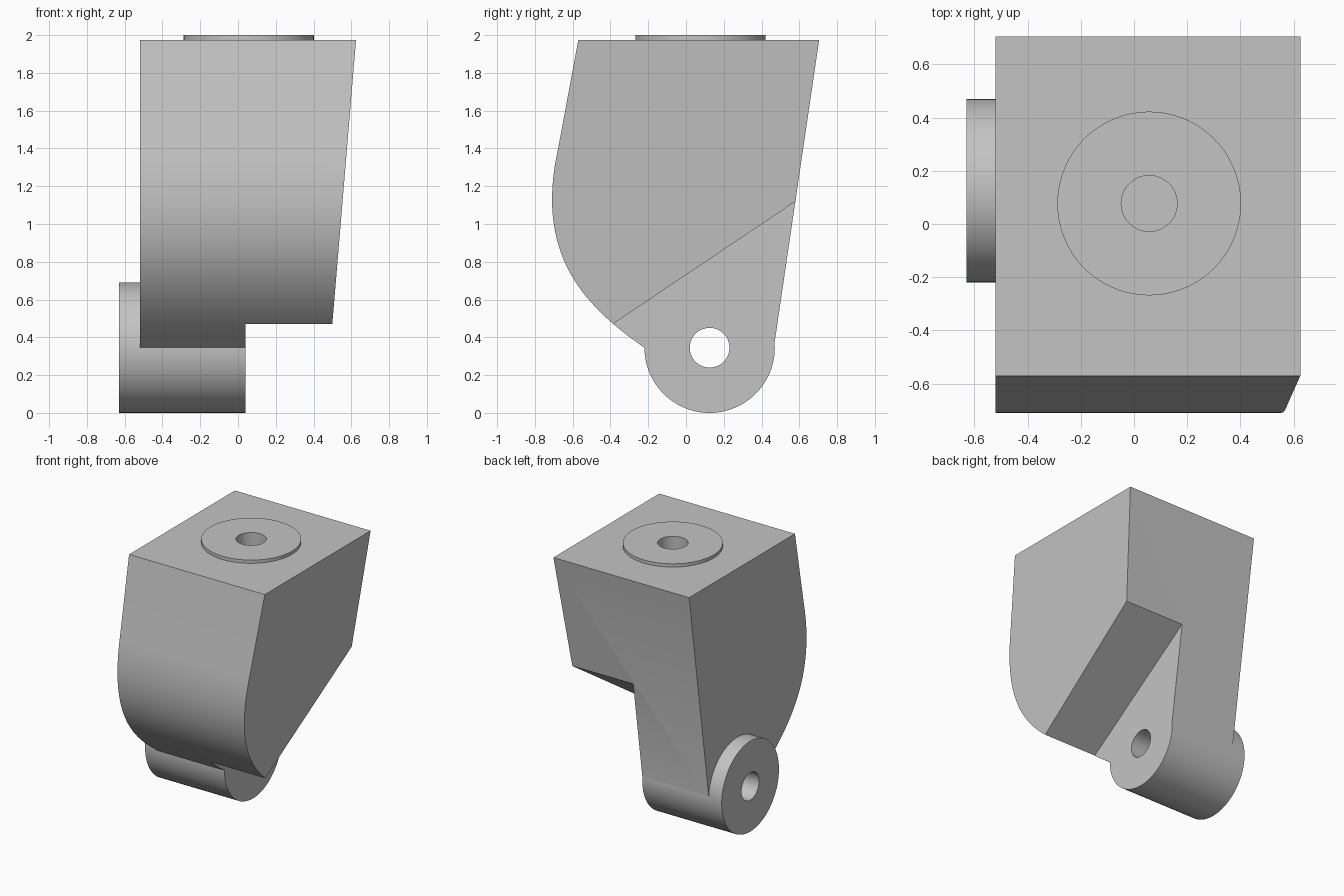
import bpy, bmesh, math
from mathutils import Vector
from mathutils.geometry import interpolate_bezier

default = bpy.data.objects.get("Cube")
if default:
    bpy.data.objects.remove(default, do_unlink=True)

grey = bpy.data.materials.new("light grey")
grey.use_nodes = True
grey.diffuse_color = (0.55, 0.55, 0.55, 1)
grey.node_tree.nodes["Principled BSDF"].inputs["Base Color"].default_value = grey.diffuse_color


def prism(name, profile, x0, x1):
    """Extrude a (y, z) outline along x."""
    bm = bmesh.new()
    face = bm.faces.new([bm.verts.new((x0, y, z)) for y, z in profile])
    result = bmesh.ops.extrude_face_region(bm, geom=[face])
    for v in result["geom"]:
        if isinstance(v, bmesh.types.BMVert):
            v.co.x = x1
    bmesh.ops.recalc_face_normals(bm, faces=bm.faces)
    mesh = bpy.data.meshes.new(name)
    bm.to_mesh(mesh)
    bm.free()
    mesh.materials.append(grey)
    obj = bpy.data.objects.new(name, mesh)
    bpy.context.collection.objects.link(obj)
    return obj


def cylinder(name, radius, depth, location, along_x=False):
    turn = (0, math.pi / 2, 0) if along_x else (0, 0, 0)
    bpy.ops.mesh.primitive_cylinder_add(vertices=96, radius=radius, depth=depth,
                                        location=location, rotation=turn)
    obj = bpy.context.object
    obj.name = name
    obj.data.materials.append(grey)
    return obj


def combine(target, tool, operation):
    """Apply a boolean and discard the tool."""
    bpy.context.view_layer.objects.active = target
    mod = target.modifiers.new(operation, "BOOLEAN")
    mod.object, mod.operation, mod.solver = tool, operation, "EXACT"
    tool.hide_render = True
    bpy.ops.object.modifier_apply(modifier=mod.name)
    bpy.data.objects.remove(tool, do_unlink=True)


# Main housing with a bulged front and a leaning back
curve = interpolate_bezier(Vector((-0.677, 1.4, 0)), Vector((-0.805, 0.83, 0)),
                           Vector((-0.53, 0.56, 0)), Vector((-0.22, 0.345, 0)), 40)
outline = [(0.465, 0.345), (0.705, 1.975), (-0.57, 1.975)] + [(p.x, p.y) for p in curve]
body = prism("housing", outline, -0.52, 0.6)

# Lean the left side inward toward the bottom
for v in body.data.vertices:
    if v.co.x > 0:
        v.co.x = 0.46 + v.co.z * 0.0835

# Pivot barrel across the bottom, slightly overlong before the step is cut
combine(body, cylinder("pivot_barrel", 0.345, 0.73, (-0.265, 0.125, 0.345), True), "UNION")

# Raised round pad on top
combine(body, cylinder("top_pad", 0.345, 0.2, (0.057, 0.077, 1.9)), "UNION")

# Sloping step cut away below the left side
slope = (1.12 - 0.475) / (0.58 + 0.38)
step = [(-1, 0.475 - 0.62 * slope), (1, 0.475 + 1.38 * slope), (1, -0.5), (-1, -0.5)]
combine(body, prism("step_cutter", step, 0.04, 1), "DIFFERENCE")

# Pivot bore and blind hole in the pad
combine(body, cylinder("pivot_bore", 0.105, 2, (0, 0.125, 0.345), True), "DIFFERENCE")
combine(body, cylinder("top_bore", 0.105, 1, (0.057, 0.077, 2)), "DIFFERENCE")

bpy.ops.object.select_all(action="DESELECT")
body.select_set(True)
bpy.context.view_layer.objects.active = body
bpy.ops.object.shade_smooth_by_angle(angle=math.radians(25))
